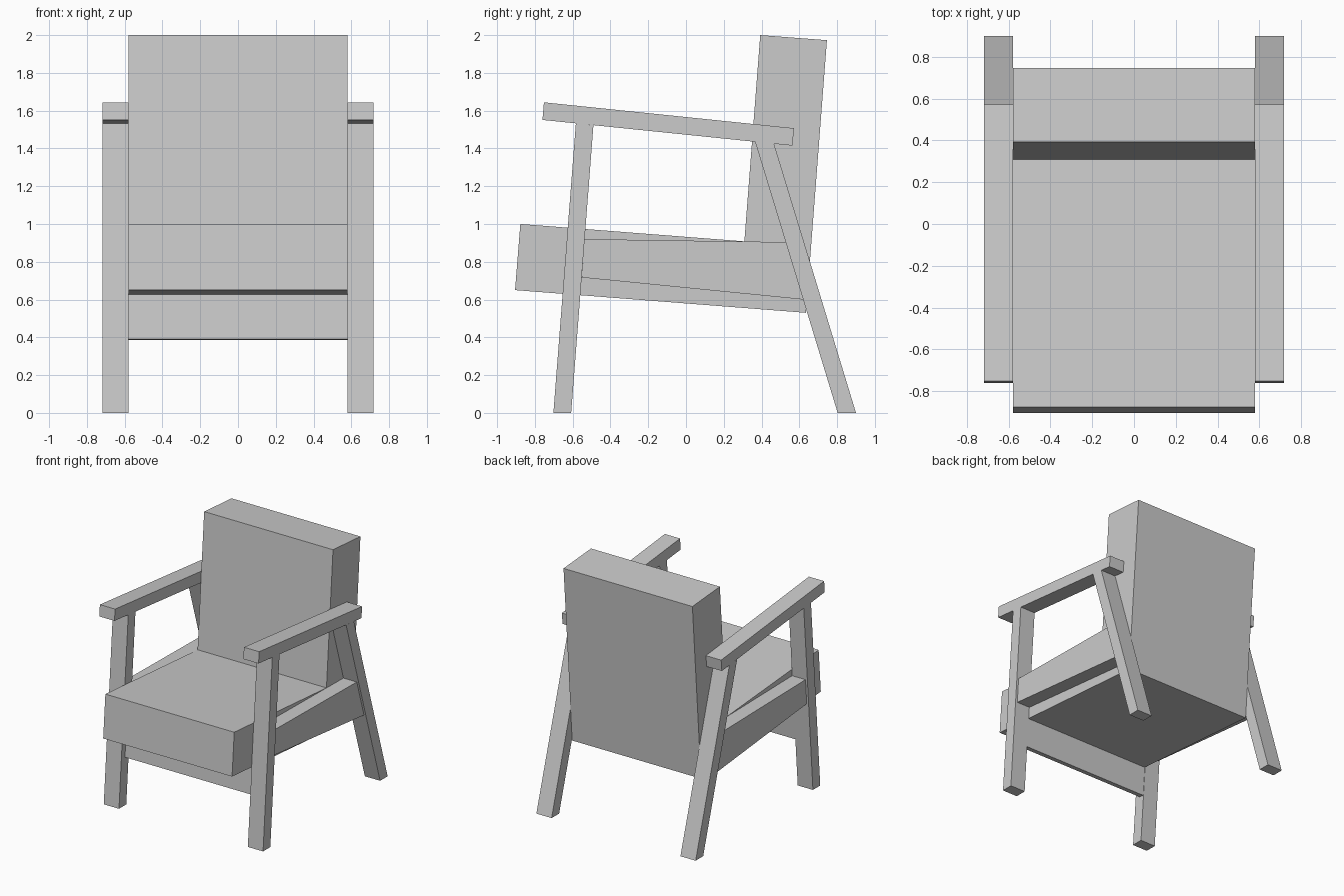
import bpy, bmesh

if "Cube" in bpy.data.objects:
    bpy.data.objects.remove(bpy.data.objects["Cube"])


def extrude_profile(name, profile, x0, x1):
    """Flat-faced solid from a (y, z) side profile spanning x0..x1."""
    bm = bmesh.new()
    face = bm.faces.new([bm.verts.new((x0, y, z)) for y, z in profile])
    new = bmesh.ops.extrude_face_region(bm, geom=[face])["geom"]
    verts = [v for v in new if isinstance(v, bmesh.types.BMVert)]
    bmesh.ops.translate(bm, verts=verts, vec=(x1 - x0, 0, 0))
    bmesh.ops.recalc_face_normals(bm, faces=bm.faces)
    mesh = bpy.data.meshes.new(name)
    bm.to_mesh(mesh)
    bm.free()
    obj = bpy.data.objects.new(name, mesh)
    bpy.context.collection.objects.link(obj)
    return obj


def pair(name, profile, x0, x1):
    """Same part on both sides of the chair."""
    obj = extrude_profile(name, profile, x0, x1)
    mirror = obj.modifiers.new("mirror", "MIRROR")
    mirror.use_mirror_merge = False
    return obj


INNER, OUTER = 0.58, 0.717

# L-shaped upholstered seat and backrest
extrude_profile("seat_and_back", [
    (-0.905, 0.65), (0.635, 0.53), (0.746, 1.973),
    (0.393, 2.0), (0.309, 0.908), (-0.877, 1.0)], -INNER, INNER)

# Front apron under the seat, between the front legs
extrude_profile("front_apron", [
    (-0.625, 0.39), (-0.582, 0.385), (-0.563, 0.623), (-0.606, 0.627)],
    -INNER, INNER)

# Sloping armrests
pair("armrest", [
    (-0.76, 1.551), (0.563, 1.415), (0.572, 1.507), (-0.752, 1.644)],
    INNER, OUTER)

# Front legs, leaning back
pair("front_leg", [
    (-0.702, 0), (-0.608, 0), (-0.49, 1.523), (-0.583, 1.533)],
    INNER, OUTER)

# Rear legs, splayed backwards
pair("rear_leg", [
    (0.803, 0), (0.9, 0), (0.466, 1.425), (0.366, 1.435)],
    INNER, OUTER)

# Tapered side rails between the legs
pair("side_rail", [
    (-0.552, 0.717), (0.622, 0.6), (0.53, 0.904), (-0.537, 0.92)],
    INNER, 0.70)
